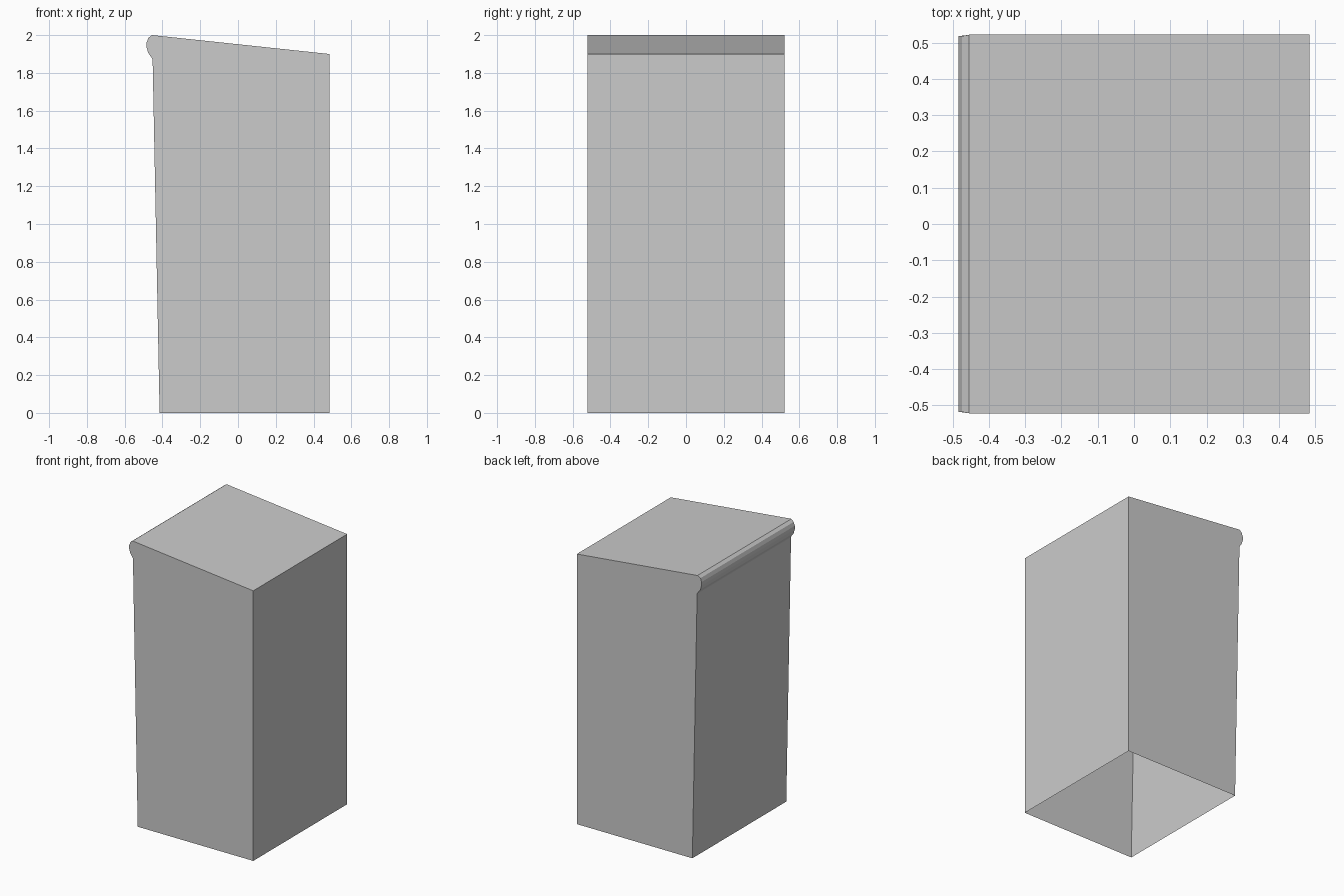
import bpy
import bmesh

cube = bpy.data.objects.get("Cube")
if cube:
    bpy.data.objects.remove(cube, do_unlink=True)

# Plain grey finish
GREY = (0.6, 0.6, 0.6, 1.0)
grey = bpy.data.materials.new("plain grey")
grey.use_nodes = True
grey.diffuse_color = GREY
grey.node_tree.nodes["Principled BSDF"].inputs["Base Color"].default_value = GREY

HALF_DEPTH = 0.522
BOTTOM_LEFT, BOTTOM_RIGHT = (-0.415, 0), (0.484, 0)
TOP_RIGHT, TOP_LEFT = (0.484, 1.9), (-0.455, 2.0)
LIP_BASE = (-0.452, 1.87)
LIP_CURVE = [(-0.475, 1.985), (-0.484, 1.96), (-0.484, 1.935), (-0.475, 1.905), (-0.457, 1.88)]


def extrude_profile(name, profile, open_edge=None):
    """Sweep an (x, z, end inset) outline along y, leaving one side open."""
    bm = bmesh.new()
    front, back = [
        [bm.verts.new((x, side * (HALF_DEPTH - inset), z)) for x, z, inset in profile]
        for side in (-1, 1)
    ]
    bm.faces.new(front)
    bm.faces.new(back[::-1])
    count = len(profile)
    for i in range(count):
        if i != open_edge:
            j = (i + 1) % count
            bm.faces.new((front[j], front[i], back[i], back[j]))
    bmesh.ops.recalc_face_normals(bm, faces=bm.faces)
    mesh = bpy.data.meshes.new(name)
    bm.to_mesh(mesh)
    bm.free()
    mesh.materials.append(grey)
    obj = bpy.data.objects.new(name, mesh)
    bpy.context.collection.objects.link(obj)
    return obj


# Sloping-topped shell, tapered on one side and open underneath,
# with a rounded lip whose ends draw in slightly
body = [BOTTOM_LEFT, BOTTOM_RIGHT, TOP_RIGHT, TOP_LEFT]
outline = [(x, z, 0) for x, z in body]
outline += [(x, z, 0.004) for x, z in LIP_CURVE]
outline.append((*LIP_BASE, 0))
extrude_profile("open_bin_shell", outline, open_edge=0)
